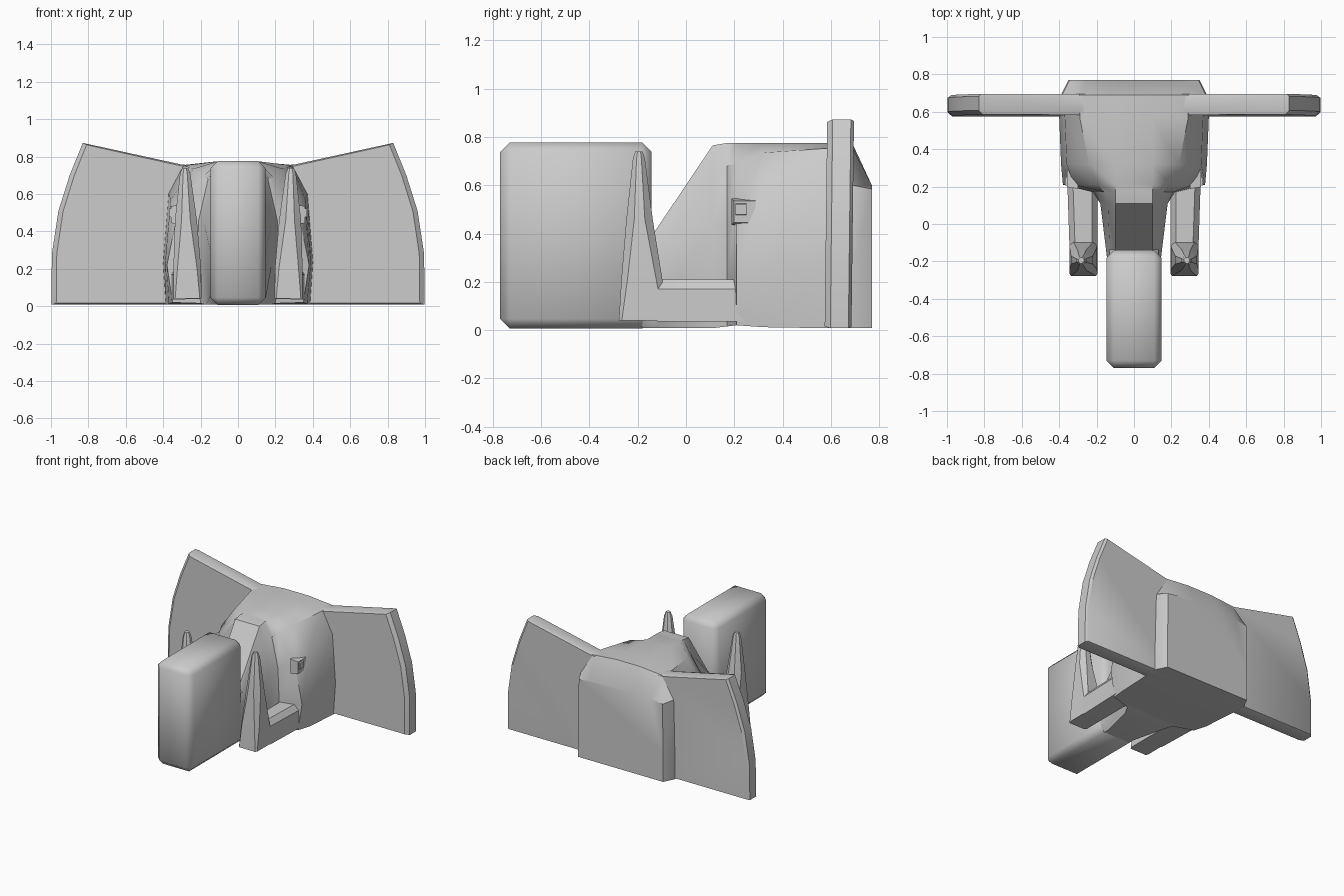
import bpy, bmesh, math
from mathutils import Vector

if "Cube" in bpy.data.objects:
    bpy.data.objects.remove(bpy.data.objects["Cube"])


def make(name, rings, mirror=False, bevel=0.0, angle=35):
    """Skin a list of equal-length rings of 3D points and cap both ends."""
    bm = bmesh.new()
    loops = [[bm.verts.new(p) for p in ring] for ring in rings]
    n = len(loops[0])
    for a, b in zip(loops, loops[1:]):
        for i in range(n):
            j = (i + 1) % n
            bm.faces.new((a[i], a[j], b[j], b[i]))
    bm.faces.new(loops[0])
    bm.faces.new(loops[-1])
    if bevel:
        bmesh.ops.bevel(bm, geom=bm.edges[:], offset=bevel, segments=1,
                        affect='EDGES', profile=0.5)
    bmesh.ops.recalc_face_normals(bm, faces=bm.faces)
    me = bpy.data.meshes.new(name)
    bm.to_mesh(me)
    bm.free()
    ob = bpy.data.objects.new(name, me)
    bpy.context.collection.objects.link(ob)
    if mirror:
        m = ob.modifiers.new("mirror", 'MIRROR')
        m.use_mirror_merge = False
    bpy.ops.object.select_all(action='DESELECT')
    ob.select_set(True)
    bpy.context.view_layer.objects.active = ob
    bpy.ops.object.shade_smooth_by_angle(angle=math.radians(angle))
    return ob


def flat_ring(x0, x1, y0, y1, z, c=0.3):
    """Chamfered rectangle at height z."""
    a, b = (x1 - x0) * c, (y1 - y0) * c
    return [(x0 + a, y0, z), (x1 - a, y0, z), (x1, y0 + b, z), (x1, y1 - b, z),
            (x1 - a, y1, z), (x0 + a, y1, z), (x0, y1 - b, z), (x0, y0 + b, z)]


# Head: half sections (x, z) along y, ridge - shoulder - cheek - jaw - underside
sections = [
    (0.77, [(.10, .60), (.25, .60), (.345, .585), (.35, .22), (.35, .008)]),
    (0.69, [(.10, .772), (.29, .755), (.385, .60), (.39, .22), (.39, .008)]),
    (0.57, [(.10, .776), (.29, .752), (.37, .60), (.40, .23), (.385, .008)]),
    (0.32, [(.10, .776), (.24, .735), (.36, .57), (.39, .23), (.37, .012)]),
    (0.21, [(.10, .776), (.19, .69), (.32, .52), (.38, .22), (.35, .02)]),
    (0.17, [(.10, .775), (.16, .68), (.21, .46), (.22, .22), (.20, .015)]),
    (0.11, [(.10, .765), (.14, .64), (.18, .44), (.18, .22), (.17, .008)]),
    (-0.135, [(.10, .40), (.13, .375), (.15, .30), (.15, .05), (.11, .008)]),
    (-0.22, [(.10, .40), (.13, .375), (.14, .30), (.14, .05), (.11, .008)]),
]
make("head", [[(x, y, z) for x, z in s] + [(-x, y, z) for x, z in reversed(s)]
              for y, s in sections])

# Trunk: upright bevelled slab
make("trunk", [[(-.148, y, .006), (.148, y, .006), (.148, y, .777), (-.148, y, .777)]
               for y in (-.77, -.142)], bevel=0.04, angle=50)

# Ears: flat outline with slightly bevelled rim
outline = [(.25, .755), (.30, .757), (.83, .873), (.90, .70), (.96, .51),
           (.995, .28), (.998, .008), (.25, .008)]
ear_rings = [[(.25 + (x - .25) * k, y + .012 * (z - .2), .38 + (z - .38) * (1 - (1 - k) * .6))
              for x, z in outline]
             for y, k in ((.577, .965), (.60, 1), (.675, 1), (.688, .975))]
make("ear", ear_rings, mirror=True)

# Tusks: square root running forward, then a tapering upright spike
make("tusk_root", [[(.195, y, .04), (w, y, .035), (w, y, .17), (w - .03, y, .21),
                    (.225, y, .21), (.195, y, .17)]
                   for y, w in ((.30, .36), (.18, .355), (-.12, .345))], mirror=True)
make("tusk", [flat_ring(.195, .345, -.278, -.08, .04, .06),
              flat_ring(.198, .345, -.268, -.098, .21, .15),
              flat_ring(.22, .337, -.247, -.138, .46),
              flat_ring(.255, .31, -.22, -.17, .71),
              flat_ring(.268, .298, -.21, -.18, .74)], mirror=True)

# Eyes: small tapered socket plate with a raised pupil
def side_block(name, x0, x1, y, z, r0, r1):
    make(name, [[(x, y - r, z - r), (x, y + r, z - r), (x, y + r, z + r), (x, y - r, z + r)]
                for x, r in ((x0, r0), (x1, r1))], mirror=True, angle=20)

side_block("eye_socket", .30, .358, .243, .49, .055, .045)
side_block("eye_pupil", .35, .368, .228, .50, .025, .022)
